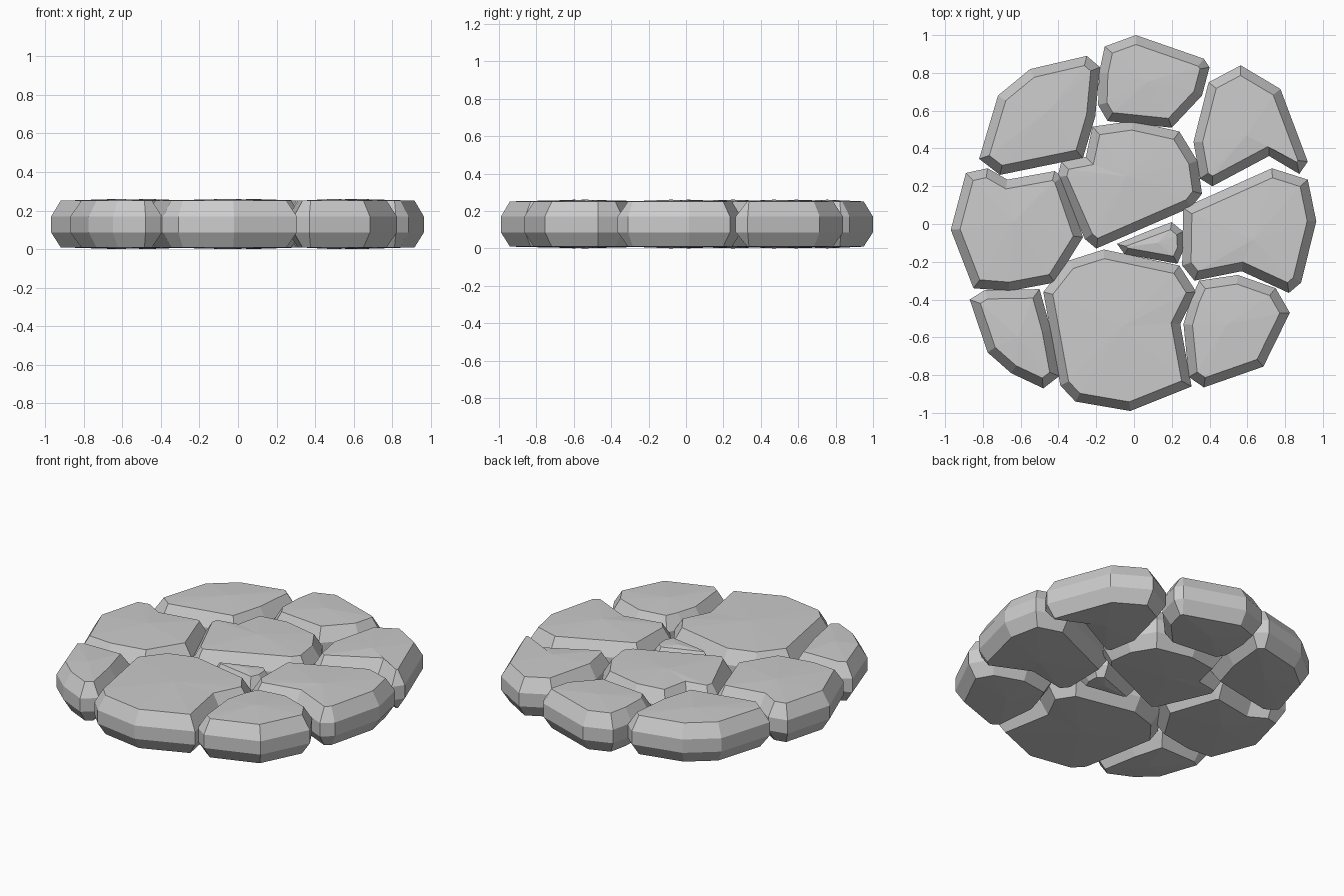
import bpy, bmesh
from mathutils import Vector

if "Cube" in bpy.data.objects:
    bpy.data.objects.remove(bpy.data.objects["Cube"])


def inset(pts, d):
    """Mitred inward offset of an outline, capped at sharp corners."""
    n = len(pts)
    out = []
    for i, p in enumerate(pts):
        a = (p - pts[i - 1]).normalized()
        b = (pts[(i + 1) % n] - p).normalized()
        na, nb = Vector((-a.y, a.x)), Vector((-b.y, b.x))
        out.append(p + (na + nb) * min(d / (1 + na.dot(nb)), d * 1.1))
    return out


def stone(name, outline, z0=0.0, z1=0.26, bevel=0.047):
    pts = [Vector(p) for p in outline]
    area = sum(pts[i - 1].cross(pts[i]) for i in range(len(pts)))
    if area < 0:
        pts.reverse()
    n, h = len(pts), z1 - z0
    small = inset(pts, bevel)
    bm = bmesh.new()
    # bevelled side rings, bottom to top
    rings = [[bm.verts.new((p.x, p.y, z0 + h * t)) for p in ring]
             for ring, t in ((small, 0.035), (pts, 0.33), (pts, 0.65), (small, 0.965))]
    for lo, hi in zip(rings, rings[1:]):
        for i in range(n):
            j = (i + 1) % n
            bm.faces.new((lo[i], lo[j], hi[j], hi[i]))
    # slightly domed top and bottom
    c = sum(small, Vector((0, 0))) / n
    bot = bm.verts.new((c.x, c.y, z0))
    top = bm.verts.new((c.x, c.y, z1))
    for i in range(n):
        j = (i + 1) % n
        bm.faces.new((rings[0][j], rings[0][i], bot))
        bm.faces.new((rings[3][i], rings[3][j], top))
    me = bpy.data.meshes.new(name)
    bm.to_mesh(me)
    bm.free()
    bpy.context.collection.objects.link(bpy.data.objects.new(name, me))


# outer ring of stones
stone("back_left_stone", [(-.55, .82), (-.25, .89), (-.18, .83), (-.205, .57), (-.27, .35),
                          (-.71, .26), (-.82, .345), (-.72, .68)])
stone("back_stone", [(-.155, .94), (.01, 1), (.37, .875), (.40, .83), (.36, .68),
                     (.20, .51), (-.14, .545), (-.19, .63), (-.185, .80)])
stone("back_right_stone", [(.565, .84), (.775, .715), (.92, .33), (.875, .265), (.715, .36),
                           (.415, .20), (.35, .24), (.315, .435), (.395, .75)])
stone("left_stone", [(-.89, .27), (-.775, .295), (-.67, .235), (-.42, .28), (-.38, .25),
                     (-.27, -.07), (-.42, -.31), (-.66, -.355), (-.85, -.34), (-.97, -.03)])
stone("right_stone", [(.73, .295), (.92, .235), (.965, .015), (.885, -.31), (.82, -.365),
                      (.57, -.25), (.32, -.30), (.255, -.22), (.26, .085)])
stone("front_left_stone", [(-.87, -.40), (-.79, -.35), (-.50, -.345), (-.44, -.56), (-.395, -.805),
                           (-.48, -.87), (-.65, -.79), (-.775, -.68)])
stone("front_stone", [(-.35, -.195), (-.16, -.135), (.24, -.22), (.33, -.36), (.245, -.53),
                      (.305, -.86), (-.02, -.99), (-.31, -.94), (-.39, -.855), (-.48, -.36)])
stone("front_right_stone", [(.345, -.30), (.55, -.27), (.75, -.34), (.825, -.47), (.685, -.755),
                            (.37, -.865), (.29, -.81), (.262, -.53), (.30, -.40)])
# inner stones
stone("centre_stone", [(-.22, .515), (-.01, .545), (.24, .49), (.335, .335), (.36, .16), (.305, .09),
                       (-.20, -.13), (-.26, -.08), (-.405, .25), (-.385, .33), (-.255, .355)])
stone("small_pebble", [(-.09, -.105), (.08, -.035), (.20, .01), (.26, -.04), (.265, -.13),
                       (.23, -.21), (-.05, -.16)], 0.03, 0.23, 0.035)
